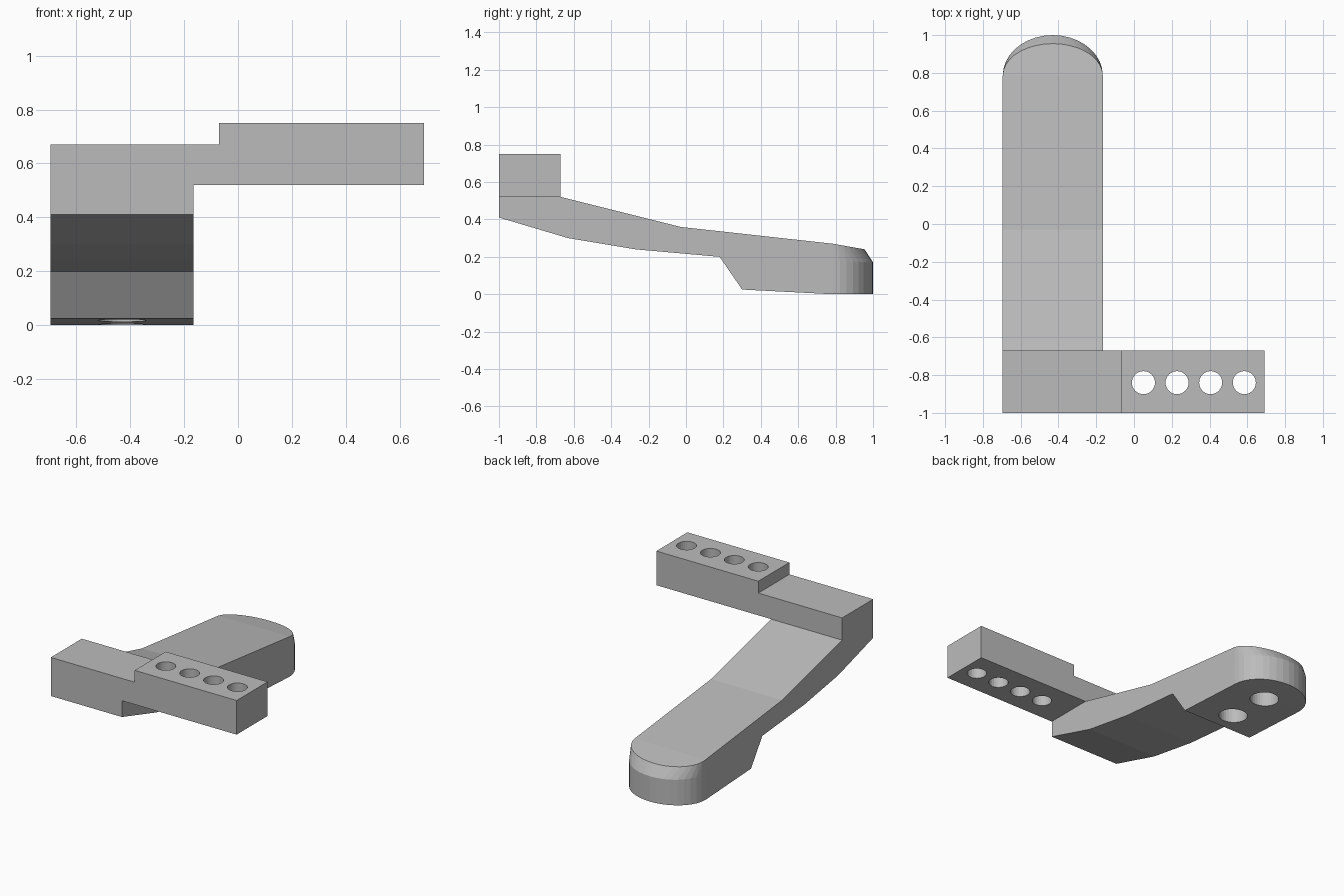
import bpy, bmesh, math

cube = bpy.data.objects.get("Cube")
if cube:
    bpy.data.objects.remove(cube, do_unlink=True)

grey = bpy.data.materials.new("light grey")
grey.use_nodes = True
grey.diffuse_color = (0.5, 0.5, 0.5, 1)
grey.node_tree.nodes["Principled BSDF"].inputs["Base Color"].default_value = (0.5, 0.5, 0.5, 1)

ARM_X, HALF = -0.43, 0.265      # arm centre line and half width
TIP = 0.785                     # where the rounded end starts


def add_object(name, bm):
    bmesh.ops.recalc_face_normals(bm, faces=bm.faces)
    mesh = bpy.data.meshes.new(name)
    bm.to_mesh(mesh)
    bm.free()
    mesh.materials.append(grey)
    obj = bpy.data.objects.new(name, mesh)
    bpy.context.collection.objects.link(obj)
    return obj


def extrude(bm, points, offset):
    face = bm.faces.new([bm.verts.new(p) for p in points])
    moved = bmesh.ops.extrude_face_region(bm, geom=[face])["geom"]
    bmesh.ops.translate(bm, vec=offset,
                        verts=[v for v in moved if isinstance(v, bmesh.types.BMVert)])


def drill(obj, centres, radius, low, high):
    bm = bmesh.new()
    for x, y in centres:
        made = bmesh.ops.create_cone(bm, cap_ends=True, segments=32, radius1=radius,
                                     radius2=radius, depth=high - low)["verts"]
        bmesh.ops.translate(bm, verts=made, vec=(x, y, (low + high) / 2))
    cutter = add_object(obj.name + "_hole_cutter", bm)
    cutter.hide_render = True
    cutter.hide_set(True)
    mod = obj.modifiers.new("holes", 'BOOLEAN')
    mod.operation, mod.solver, mod.object = 'DIFFERENCE', 'EXACT', cutter
    bpy.context.view_layer.objects.active = obj
    bpy.ops.object.modifier_apply(modifier=mod.name)
    bpy.data.objects.remove(cutter, do_unlink=True)


# Arm and foot: side profile extruded across the width
side = [(-1, 0.52), (-0.67, 0.52), (-0.03, 0.36), (TIP, 0.27), (TIP, 0.18), (TIP, 0),
        (0.3, 0.025), (0.18, 0.2), (-0.27, 0.24), (-0.63, 0.3), (-1, 0.41)]
arm_bm = bmesh.new()
extrude(arm_bm, [(ARM_X - HALF, y, z) for y, z in side], (2 * HALF, 0, 0))

# Rounded end with a chamfered upper edge
ring = []
STEPS = 18
for i in range(STEPS + 1):
    a = math.pi * i / STEPS
    x, s = ARM_X + HALF * math.cos(a), math.sin(a)
    for reach, z in ((0.215, 0), (0.215, 0.18 - 0.01 * s), (0.17, 0.27 - 0.03 * s)):
        ring.append(arm_bm.verts.new((x, TIP + reach * s, z)))
bmesh.ops.convex_hull(arm_bm, input=ring)
seam = [f for f in arm_bm.faces if all(abs(v.co.y - TIP) < 1e-4 for v in f.verts)]
bmesh.ops.delete(arm_bm, geom=seam, context='FACES')
bmesh.ops.remove_doubles(arm_bm, verts=arm_bm.verts, dist=1e-4)
bmesh.ops.dissolve_limit(arm_bm, angle_limit=0.01, verts=arm_bm.verts, edges=arm_bm.edges)
arm = add_object("arm_and_foot", arm_bm)
drill(arm, [(ARM_X, 0.455), (ARM_X, 0.76)], 0.09, -0.1, 0.16)

# Cross bar with a raised block
front = [(-0.695, 0.52), (0.69, 0.52), (0.69, 0.75), (-0.07, 0.75), (-0.07, 0.67), (-0.695, 0.67)]
bar_bm = bmesh.new()
extrude(bar_bm, [(x, -1, z) for x, z in front], (0, 0.33, 0))
bar = add_object("cross_bar", bar_bm)
drill(bar, [(0.05 + 0.178 * i, -0.84) for i in range(4)], 0.061, 0.4, 0.9)
